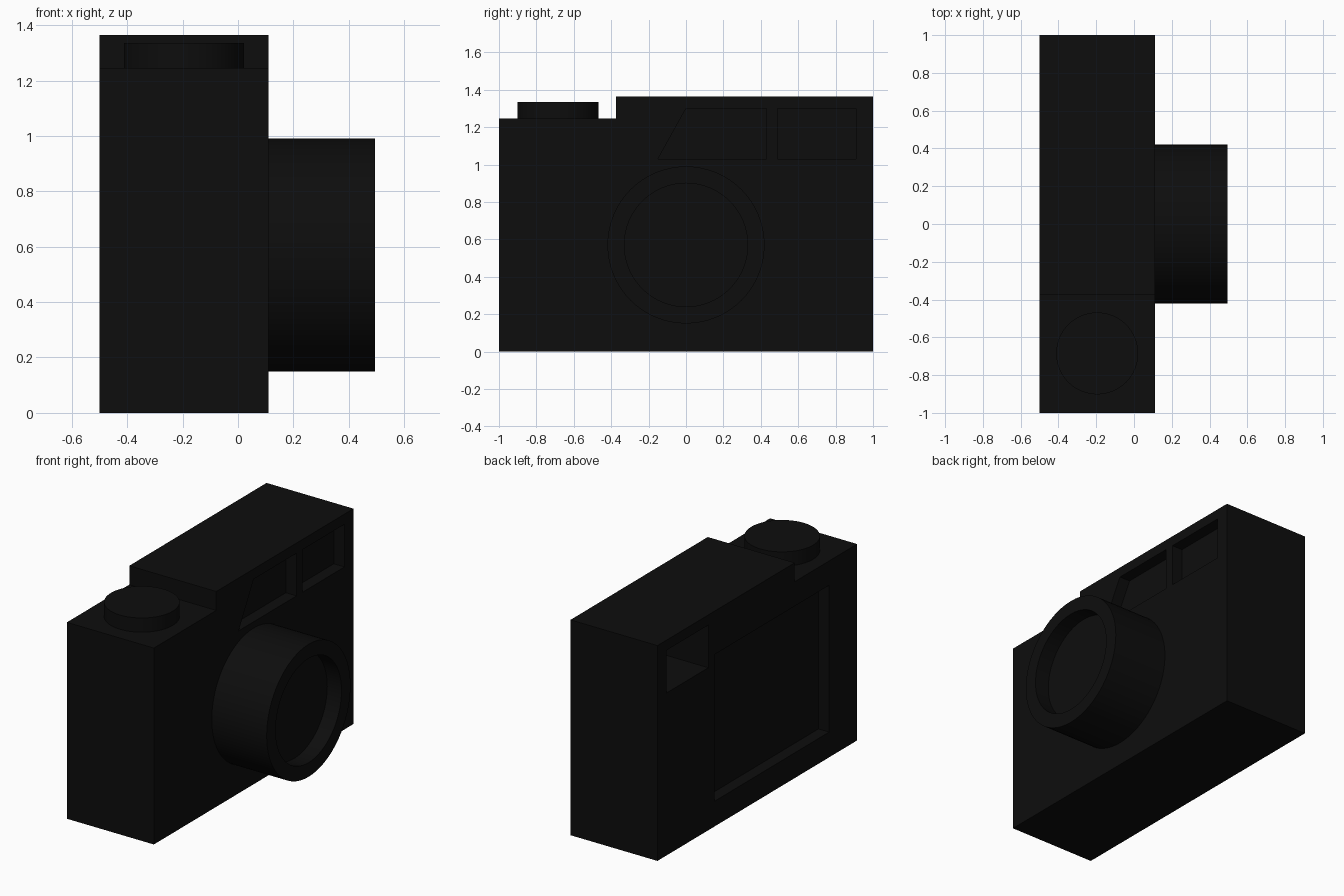
import bpy, bmesh, math
from mathutils import Matrix, Vector

if "Cube" in bpy.data.objects:
    bpy.data.objects.remove(bpy.data.objects["Cube"])

black = bpy.data.materials.new("black_plastic")
black.diffuse_color = (0.004, 0.004, 0.004, 1)
black.use_nodes = True
black.node_tree.nodes["Principled BSDF"].inputs["Base Color"].default_value = black.diffuse_color


def finish(name, bm, smooth=False):
    bmesh.ops.recalc_face_normals(bm, faces=bm.faces)
    mesh = bpy.data.meshes.new(name)
    bm.to_mesh(mesh)
    bm.free()
    mesh.materials.append(black)
    ob = bpy.data.objects.new(name, mesh)
    bpy.context.collection.objects.link(ob)
    if smooth:
        bpy.ops.object.select_all(action='DESELECT')
        ob.select_set(True)
        bpy.context.view_layer.objects.active = ob
        bpy.ops.object.shade_smooth_by_angle(angle=math.radians(35))
    return ob


def prism(name, profile, x0, x1):
    """Extrude a (y, z) outline along x."""
    bm = bmesh.new()
    face = bm.faces.new([bm.verts.new((x0, y, z)) for y, z in profile])
    ext = bmesh.ops.extrude_face_region(bm, geom=[face])
    verts = [v for v in ext["geom"] if isinstance(v, bmesh.types.BMVert)]
    bmesh.ops.translate(bm, verts=verts, vec=(x1 - x0, 0, 0))
    return finish(name, bm)


def rect(y0, y1, z0, z1):
    return [(y0, z0), (y1, z0), (y1, z1), (y0, z1)]


def lathe(name, profile, matrix, steps=64):
    """Spin a (radius, height) outline around local z, then place it."""
    bm = bmesh.new()
    vs = [bm.verts.new((r, 0, h)) for r, h in profile]
    edges = [bm.edges.new(p) for p in zip(vs, vs[1:])]
    bmesh.ops.spin(bm, geom=vs + edges, axis=(0, 0, 1), cent=(0, 0, 0),
                   angle=2 * math.pi, steps=steps)
    bmesh.ops.remove_doubles(bm, verts=bm.verts, dist=1e-4)
    bm.transform(matrix)
    return finish(name, bm, True)


# Stepped body
BACK, FRONT = -0.50, 0.11
body = prism("body", [(-1, 0), (1, 0), (1, 1.365), (-0.375, 1.365),
                      (-0.375, 1.245), (-1, 1.245)], BACK, FRONT)

# Recesses: front window, slanted flash window, viewfinder tunnel, back screen
DEPTH = 0.075
cutters = [
    prism("window_cutter", rect(0.49, 0.91, 1.03, 1.30), FRONT - DEPTH, FRONT + 0.1),
    prism("flash_cutter", [(-0.15, 1.03), (0.43, 1.03), (0.43, 1.30), (0.0, 1.30)],
          FRONT - DEPTH, FRONT + 0.1),
    prism("viewfinder_cutter", rect(0.49, 0.91, 1.03, 1.30), BACK - 0.1, 0.015),
    prism("screen_cutter", rect(-0.72, 0.43, 0.16, 1.09), BACK - 0.1, BACK + DEPTH),
]
for cutter in cutters:
    mod = body.modifiers.new(cutter.name, 'BOOLEAN')
    mod.operation = 'DIFFERENCE'
    mod.solver = 'EXACT'
    mod.object = cutter
    cutter.hide_render = True
    cutter.hide_set(True)

# Lens barrel with a recessed front glass, pointing along +x
along_x = Matrix.Translation((FRONT, 0, 0.57)) @ Matrix.Rotation(math.pi / 2, 4, 'Y')
lathe("lens_barrel", [(0, -0.01), (0.42, -0.01), (0.42, 0.385), (0.33, 0.385),
                      (0.33, 0.285), (0, 0.285)], along_x)

# Shutter button on the lower shoulder
lathe("shutter_button", [(0, -0.01), (0.217, -0.01), (0.217, 0.09), (0, 0.09)],
      Matrix.Translation((-0.195, -0.685, 1.245)))
